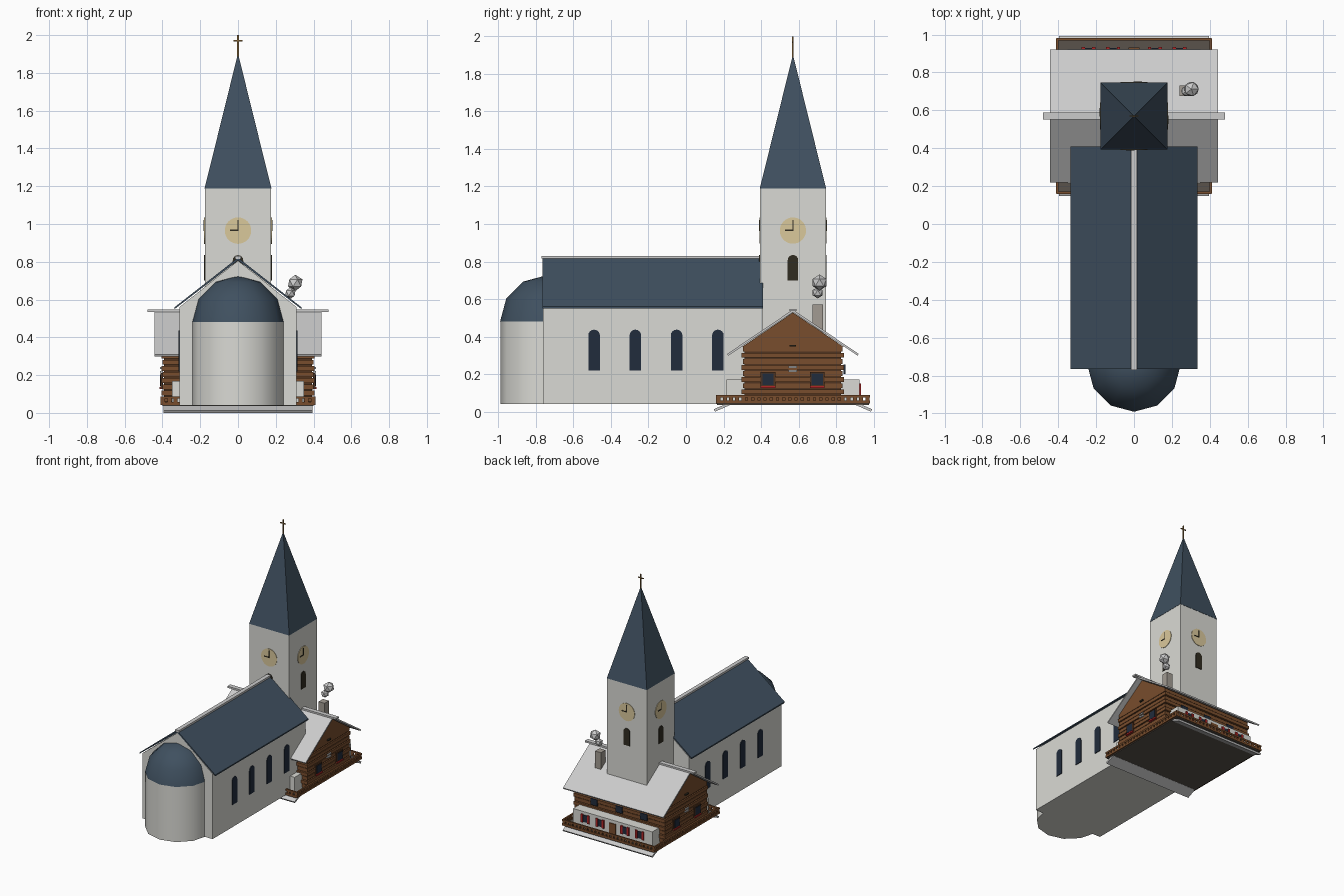
import bpy, bmesh, math
from mathutils import Matrix, Vector

if "Cube" in bpy.data.objects:
    bpy.data.objects.remove(bpy.data.objects["Cube"])


def mat(name, r, g, b):
    m = bpy.data.materials.new(name)
    m.diffuse_color = (r, g, b, 1)
    m.use_nodes = True
    m.node_tree.nodes["Principled BSDF"].inputs["Base Color"].default_value = m.diffuse_color
    return m


PLASTER = mat("plaster", 0.70, 0.70, 0.66)
SLATE = mat("slate", 0.05, 0.08, 0.115)
GLASS = mat("glass", 0.015, 0.025, 0.045)
WOOD = mat("wood", 0.19, 0.075, 0.026)
DARKWOOD = mat("dark_wood", 0.08, 0.033, 0.014)
GOLD = mat("gold", 0.70, 0.58, 0.33)
BLACK = mat("black", 0.03, 0.025, 0.015)
BRASS = mat("brass", 0.25, 0.14, 0.04)
RED = mat("red", 0.45, 0.02, 0.02)
FLOOR = mat("floor", 0.10, 0.085, 0.07)
STONE = mat("stone", 0.36, 0.33, 0.29)


def finish(bm, name, m=None, smooth=False):
    bmesh.ops.recalc_face_normals(bm, faces=bm.faces)
    for f in bm.faces:
        f.smooth = False
    me = bpy.data.meshes.new(name)
    bm.to_mesh(me)
    bm.free()
    ob = bpy.data.objects.new(name, me)
    bpy.context.collection.objects.link(ob)
    if m:
        me.materials.append(m)
    if smooth:
        bpy.ops.object.select_all(action='DESELECT')
        ob.select_set(True)
        bpy.context.view_layer.objects.active = ob
        bpy.ops.object.shade_smooth_by_angle(angle=math.radians(40))
    return ob


def boxes(name, spans, m=None):
    """One object from boxes given as (x0, x1, y0, y1, z0, z1)."""
    bm = bmesh.new()
    for x0, x1, y0, y1, z0, z1 in spans:
        M = Matrix.Translation(((x0 + x1) / 2, (y0 + y1) / 2, (z0 + z1) / 2))
        bmesh.ops.create_cube(bm, size=1, matrix=M @ Matrix.Diagonal((x1 - x0, y1 - y0, z1 - z0, 1)))
    return finish(bm, name, m)


def prism(name, pts, depth, M, m=None):
    """Profile (u, z) extruded both ways by depth along local y, then placed by M."""
    bm = bmesh.new()
    f = bm.faces.new([bm.verts.new(M @ Vector((u, -depth, z))) for u, z in pts])
    ext = bmesh.ops.extrude_face_region(bm, geom=[f])
    move = (M @ Vector((0, depth * 2, 0))) - (M @ Vector((0, 0, 0)))
    bmesh.ops.translate(bm, vec=move, verts=[v for v in ext["geom"] if isinstance(v, bmesh.types.BMVert)])
    return finish(bm, name, m)


def arch(u, w, z0, z1):
    r = w / 2
    top = [(u + r * math.cos(i * math.pi / 8), z1 - r + r * math.sin(i * math.pi / 8)) for i in range(9)]
    return [(u - r, z0), (u + r, z0)] + top


def rect(u, w, z0, z1):
    return [(u - w / 2, z0), (u + w / 2, z0), (u + w / 2, z1), (u - w / 2, z1)]


def side(k, dist, y=0.0):
    """Wall frame: k quarter turns from the front, dist outward from (0, y)."""
    return Matrix.Translation((0, y, 0)) @ Matrix.Rotation(k * math.pi / 2, 4, 'Z') @ Matrix.Translation((0, -dist, 0))


# Nave with gable roof and ridge cap
nave_mid = side(0, 0, -0.178)
prism("nave", [(-0.31, 0.04), (0.31, 0.04), (0.31, 0.56), (0, 0.806), (-0.31, 0.56)], 0.585, nave_mid, PLASTER)
prism("nave_roof", [(-0.335, 0.55), (0, 0.808), (0.335, 0.55), (0.335, 0.56), (0, 0.822), (-0.335, 0.56)],
      0.588, nave_mid, SLATE)
boxes("nave_ridge_cap", [(-0.016, 0.016, -0.77, 0.40, 0.815, 0.83)])
for k in (1, 3):
    for i in range(4):
        u = (-0.49 + 0.22 * i) * (1 if k == 1 else -1)
        prism("nave_window", arch(u, 0.062, 0.22, 0.437), 0.004, side(k, 0.311), GLASS)

# Round apse and faceted half dome
bm = bmesh.new()
bmesh.ops.create_cone(bm, cap_ends=True, segments=12, radius1=0.245, radius2=0.245, depth=0.44,
                      matrix=Matrix.Translation((0, -0.745, 0.26)))
finish(bm, "apse", PLASTER, True)
bm = bmesh.new()
bmesh.ops.create_uvsphere(bm, u_segments=12, v_segments=6, radius=0.246)
bmesh.ops.bisect_plane(bm, geom=bm.verts[:] + bm.edges[:] + bm.faces[:], plane_co=(0, 0, 0),
                       plane_no=(0, 0, -1), clear_outer=True)
bmesh.ops.translate(bm, vec=(0, -0.745, 0.48), verts=bm.verts)
finish(bm, "apse_dome", SLATE, True)

# Tower, spire and cross
TY = 0.57
boxes("tower", [(-0.175, 0.175, TY - 0.175, TY + 0.175, 0.05, 1.19)], PLASTER)
bm = bmesh.new()
bmesh.ops.create_cone(bm, cap_ends=True, segments=4, radius1=0.177 * math.sqrt(2), radius2=0, depth=0.715,
                      matrix=Matrix.Translation((0, TY, 1.5455)) @ Matrix.Rotation(math.pi / 4, 4, 'Z'))
finish(bm, "spire", SLATE)
boxes("spire_cross", [(-0.004, 0.004, TY - 0.004, TY + 0.004, 1.88, 2.0),
                      (-0.025, 0.025, TY - 0.003, TY + 0.003, 1.966, 1.973)], BRASS)

# Clock and belfry window on each tower face
for k in range(4):
    M = side(k, 0.176, TY)
    disc = [(0.07 * math.cos(a * math.pi / 16), 0.965 + 0.07 * math.sin(a * math.pi / 16)) for a in range(32)]
    prism("clock_face", disc, 0.003, M, GOLD)
    prism("clock_minute_hand", rect(0, 0.007, 0.965, 1.022), 0.006, M, BLACK)
    prism("clock_hour_hand", rect(-0.02, 0.044, 0.964, 0.971), 0.006, M, BLACK)
    prism("belfry_window", arch(0, 0.056, 0.70, 0.835), 0.004, M, BLACK)

# Chalet: log walls, gable, dark core
logs, gaps = [], []
for i in range(9):
    z = 0.06 + i * 0.0325
    d = 0.008 if i % 2 else 0
    logs.append((-0.40 - d / 2, 0.40 + d / 2, 0.305 - d, 0.835 + d, z, z + 0.026))
boxes("log_walls", logs, WOOD)
boxes("log_core", [(-0.393, 0.393, 0.313, 0.827, 0.05, 0.345)], DARKWOOD)
across = side(1, 0, 0)
prism("chalet_gable", [(0.30, 0.345), (0.84, 0.345), (0.57, 0.528)], 0.40, across, WOOD)

# Chalet roof and ridge beam
prism("chalet_roof", [(0.225, 0.298), (0.57, 0.53), (0.915, 0.298), (0.92, 0.308), (0.57, 0.544), (0.22, 0.308)],
      0.443, across)
boxes("chalet_ridge_cap", [(-0.48, 0.48, 0.552, 0.588, 0.535, 0.548)])

# Plaster ground storey showing at the front and back
boxes("ground_storey", [(-0.35, 0.35, 0.215, 0.925, 0.045, 0.17)], PLASTER)
for k in (0, 2):
    M = side(k, 0.356, TY)
    prism("chalet_door", rect(0, 0.06, 0.05, 0.145), 0.005, M, WOOD)
    for u in (-0.24, -0.11, 0.11, 0.24):
        prism("ground_window", rect(u, 0.036, 0.09, 0.145), 0.004, M, GLASS)
        for s in (-1, 1):
            prism("shutter", rect(u + s * 0.028, 0.018, 0.085, 0.15), 0.008, M, RED)
    for u in (-0.22, 0, 0.22):
        prism("upper_window", rect(u, 0.06, 0.20, 0.25), 0.005, side(k, 0.274, TY), GLASS)

# Gable end windows with red sills and small vents
for k in (1, 3):
    M = side(k, 0.404)
    s = 1 if k == 1 else -1
    for y in (0.437, 0.70):
        prism("gable_window_frame", rect(s * y, 0.078, 0.128, 0.21), 0.005, M, DARKWOOD)
        prism("gable_window", rect(s * y, 0.06, 0.142, 0.202), 0.008, M, GLASS)
        prism("gable_window_sill", rect(s * y, 0.078, 0.126, 0.137), 0.012, M, RED)
    prism("gable_vent", rect(s * TY, 0.045, 0.212, 0.222), 0.008, M)
    prism("gable_vent", rect(s * TY, 0.045, 0.232, 0.242), 0.008, M)
    prism("gable_beam", rect(s * TY, 0.035, 0.346, 0.356), 0.008, M, BLACK)

# Terrace floor and sloping skirts
boxes("terrace_floor", [(-0.40, 0.40, 0.165, 0.975, 0.036, 0.048)], FLOOR)
for s in (-1, 1):
    pts = [(TY + s * d, z) for d, z in ((0.415, 0.0), (0.423, 0.012), (0.345, 0.046), (0.337, 0.034))]
    prism("terrace_skirt", pts, 0.395, across)

# Balustrade: rails and closely spaced boards on four sides
fence = []
for s in (-1, 1):
    for z0, z1 in ((0.042, 0.058), (0.075, 0.088)):
        y, x = TY + s * 0.405, s * 0.405
        fence.append((-0.41, 0.41, y - 0.006, y + 0.006, z0, z1))
        fence.append((x - 0.006, x + 0.006, 0.162, 0.978, z0, z1))
    for i in range(25):
        c = -0.396 + i * 0.033
        fence.append((c - 0.0105, c + 0.0105, y - 0.004, y + 0.004, 0.05, 0.08))
        fence.append((x - 0.004, x + 0.004, TY + c - 0.0105, TY + c + 0.0105, 0.05, 0.08))
boxes("balustrade", fence, WOOD)

# Chimney with low-poly smoke puffs
boxes("chimney", [(0.24, 0.292, 0.675, 0.73, 0.42, 0.57)], STONE)
for x, y, z, r in ((0.303, 0.712, 0.688, 0.043), (0.277, 0.702, 0.634, 0.031)):
    bm = bmesh.new()
    bmesh.ops.create_icosphere(bm, subdivisions=1, radius=r, matrix=Matrix.Translation((x, y, z)))
    finish(bm, "smoke_puff")
